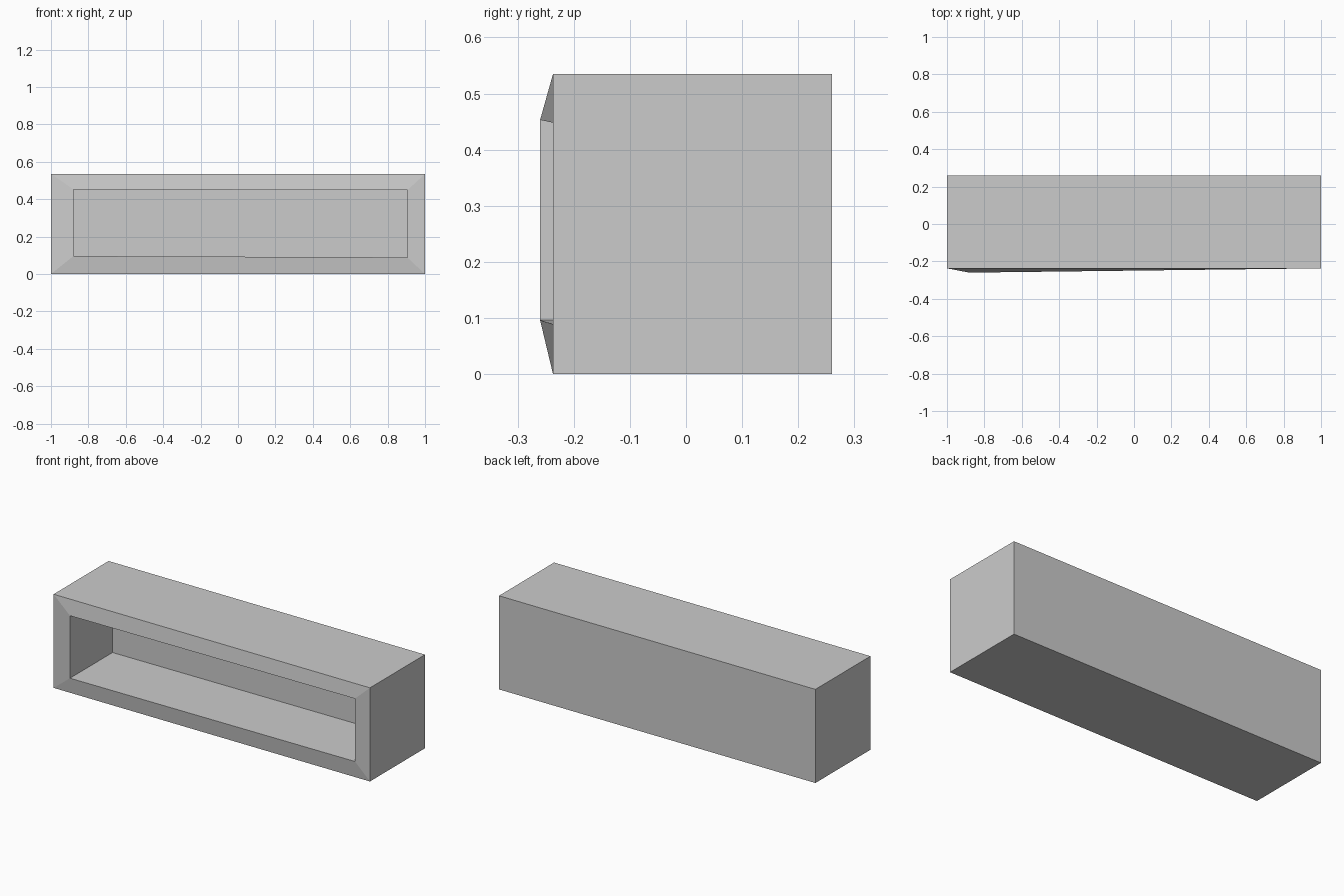
import bpy, bmesh
from mathutils import Vector

if "Cube" in bpy.data.objects:
    bpy.data.objects.remove(bpy.data.objects["Cube"])

bm = bmesh.new()


def ring(points):
    return [bm.verts.new(p) for p in points]


def bridge(a, b):
    for i in range(4):
        j = (i + 1) % 4
        bm.faces.new((a[i], a[j], b[j], b[i]))


# Outer box outlines, back then front
back, front = [ring([(-1, y, 0), (1, y, 0), (1, y, 0.535), (-1, y, 0.535)])
               for y in (0.26, -0.237)]

# Slightly skewed opening rim, and the recess floor behind it
rim_points = [Vector(p) for p in ((-0.88, -0.26, 0.096), (0.905, -0.237, 0.089),
                                  (0.905, -0.237, 0.448), (-0.88, -0.26, 0.453))]
rim = ring(rim_points)
recess = ring([p + Vector((0, 0.384, 0)) for p in rim_points])

bm.faces.new(back)
bridge(back, front)
bridge(front, rim)
bridge(rim, recess)
bm.faces.new(recess)
bmesh.ops.recalc_face_normals(bm, faces=bm.faces)

mesh = bpy.data.meshes.new("open_box")
bm.to_mesh(mesh)
bm.free()
bpy.context.collection.objects.link(bpy.data.objects.new("open_box", mesh))
